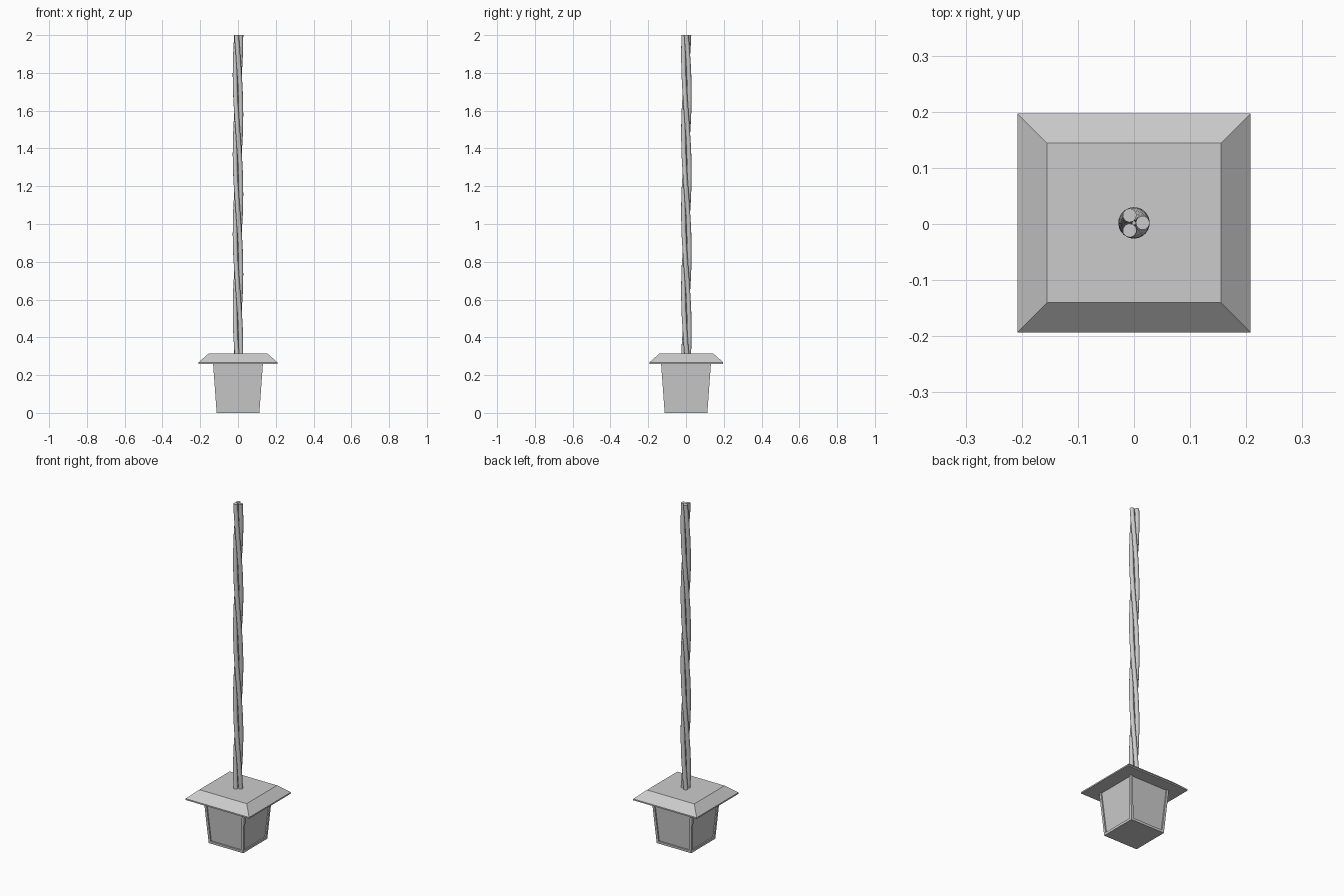
import bpy, bmesh
from math import sin, cos, pi, radians

if "Cube" in bpy.data.objects:
    bpy.data.objects.remove(bpy.data.objects["Cube"])


def make_object(name, bm):
    bmesh.ops.recalc_face_normals(bm, faces=bm.faces)
    mesh = bpy.data.meshes.new(name)
    bm.to_mesh(mesh)
    bm.free()
    obj = bpy.data.objects.new(name, mesh)
    bpy.context.collection.objects.link(obj)
    return obj


def rect_loft(name, sections):
    """Loft of rectangles, each given as (cx, cy, half_x, half_y, z)."""
    bm = bmesh.new()
    rings = []
    for cx, cy, hx, hy, z in sections:
        rings.append([bm.verts.new((cx + sx * hx, cy + sy * hy, z))
                      for sx, sy in ((-1, -1), (1, -1), (1, 1), (-1, 1))])
    for a, b in zip(rings, rings[1:]):
        for i in range(4):
            j = (i + 1) % 4
            bm.faces.new((a[i], a[j], b[j], b[i]))
    bm.faces.new(rings[0])
    bm.faces.new(rings[-1])
    return make_object(name, bm)


# Overhanging roof with a thin lip and bevelled slope
CY = 0.002
rect_loft("roof", [(0, CY, 0.208, 0.195, 0.26),
                   (0, CY, 0.208, 0.195, 0.268),
                   (0, CY, 0.155, 0.142, 0.315)])

# Tapered glass body, slightly recessed behind the frame
rect_loft("glass", [(0, 0, 0.106, 0.106, 0.008), (0, 0, 0.125, 0.125, 0.262)])

# Bottom rail
rect_loft("bottom_rail", [(0, 0, 0.113, 0.113, 0.0), (0, 0, 0.114, 0.114, 0.014)])

# Leaning corner posts
P = 0.007
for sx in (-1, 1):
    for sy in (-1, 1):
        rect_loft("corner_post", [
            (sx * (0.113 - P), sy * (0.113 - P), P, P, 0.0),
            (sx * (0.132 - P), sy * (0.132 - P), P, P, 0.262)])


# Three-strand twisted rope
def strand(name, start, sides=10, steps=32, z0=0.305, z1=2.0, pitch=1.25):
    bm = bmesh.new()
    rings = []
    for s in range(steps + 1):
        z = z0 + (z1 - z0) * s / steps
        a = start - 2 * pi * (z - z1) / pitch
        cx, cy = 0.0155 * cos(a), CY + 0.0155 * sin(a)
        rings.append([bm.verts.new((cx + 0.0125 * cos(a + 2 * pi * k / sides),
                                    cy + 0.0125 * sin(a + 2 * pi * k / sides), z))
                      for k in range(sides)])
    for r, q in zip(rings, rings[1:]):
        for k in range(sides):
            n = (k + 1) % sides
            bm.faces.new((r[k], r[n], q[n], q[k]))
    bm.faces.new(rings[0])
    bm.faces.new(rings[-1])
    obj = make_object(name, bm)
    bpy.context.view_layer.objects.active = obj
    obj.select_set(True)
    bpy.ops.object.shade_smooth_by_angle(angle=radians(40))
    obj.select_set(False)


for i in range(3):
    strand("rope_strand", 2 * pi * i / 3)
